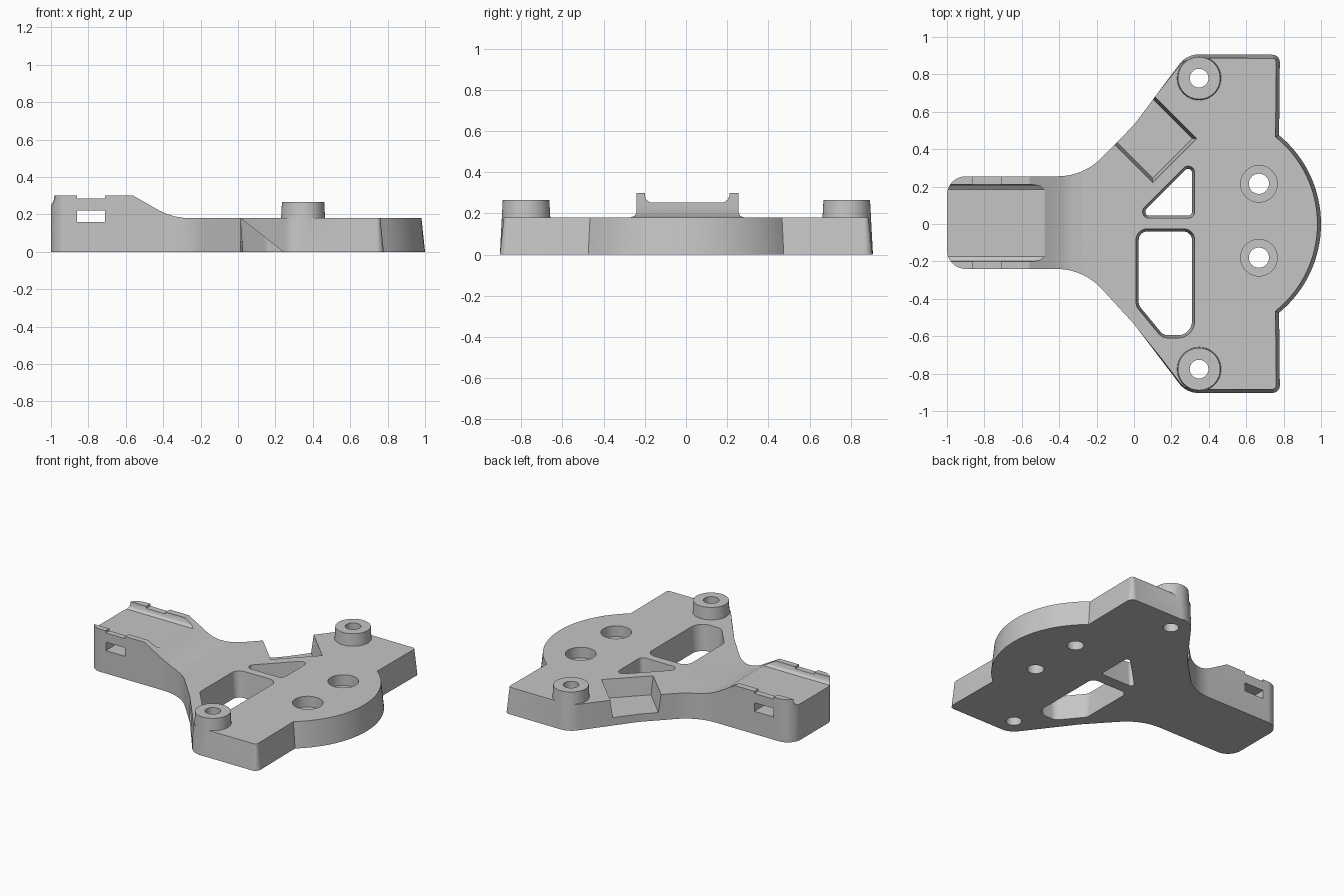
import bpy, bmesh, math
from mathutils import Vector

old = bpy.data.objects.get("Cube")
if old:
    bpy.data.objects.remove(old, do_unlink=True)

grey = bpy.data.materials.new("plain_grey")
grey.use_nodes = True
COLOUR = (0.56, 0.56, 0.56, 1)
grey.diffuse_color = COLOUR
grey.node_tree.nodes["Principled BSDF"].inputs["Base Color"].default_value = COLOUR


def rounded(corners, steps=10):
    """Closed 2D outline from (x, y, radius) corners."""
    out = []
    for i, (x, y, r) in enumerate(corners):
        p = Vector((x, y))
        if r == 0:
            out.append(p)
            continue
        a = (Vector(corners[i - 1][:2]) - p).normalized()
        b = (Vector(corners[(i + 1) % len(corners)][:2]) - p).normalized()
        half = a.angle(b) / 2
        t = r / math.tan(half)
        centre = p + (a + b).normalized() * r / math.sin(half)
        u, v = p + a * t - centre, p + b * t - centre
        for k in range(steps + 1):
            out.append(centre + u.lerp(v, k / steps).normalized() * r)
    return out


def inset(loop, amount):
    """Move a counter-clockwise outline inward by amount(point)."""
    out = []
    for i, p in enumerate(loop):
        a = (p - loop[i - 1]).normalized()
        b = (loop[(i + 1) % len(loop)] - p).normalized()
        na, nb = Vector((-a.y, a.x)), Vector((-b.y, b.x))
        n = (na + nb).normalized()
        out.append(p + n * amount(p) / max(n.dot(na), 0.5))
    return out


def loft(name, loops):
    """Solid between two 3D loops of equal length."""
    bm = bmesh.new()
    low, high = [[bm.verts.new(p) for p in loop] for loop in loops]
    bm.faces.new(low)
    bm.faces.new(high)
    n = len(low)
    for i in range(n):
        j = (i + 1) % n
        bm.faces.new((low[i], low[j], high[j], high[i]))
    bmesh.ops.recalc_face_normals(bm, faces=bm.faces)
    mesh = bpy.data.meshes.new(name)
    bm.to_mesh(mesh)
    bm.free()
    mesh.materials.append(grey)
    ob = bpy.data.objects.new(name, mesh)
    bpy.context.collection.objects.link(ob)
    return ob


def prism(name, low, high, z0, z1):
    return loft(name, [[(p[0], p[1], z0) for p in low], [(p[0], p[1], z1) for p in high]])


def cone(name, x, y, r0, r1, z0, z1, sides=48):
    def ring(r):
        return [(x + r * math.cos(k * math.tau / sides), y + r * math.sin(k * math.tau / sides))
                for k in range(sides)]
    return prism(name, ring(r0), ring(r1), z0, z1)


def box(name, x0, x1, y0, y1, z0, z1):
    base = [(x0, y0), (x1, y0), (x1, y1), (x0, y1)]
    return prism(name, base, base, z0, z1)


def combine(target, tool, operation="DIFFERENCE"):
    mod = target.modifiers.new(tool.name, "BOOLEAN")
    mod.operation, mod.object, mod.solver = operation, tool, "EXACT"
    bpy.context.view_layer.objects.active = target
    bpy.ops.object.modifier_apply(modifier=mod.name)
    bpy.data.objects.remove(tool, do_unlink=True)


# Plate and arm outline, counter-clockwise, with a bowed right edge
bow = []
for k in range(33):
    ang = math.radians(-50.6 + 101.2 * k / 32)
    bow.append((0.386 + 0.614 * math.cos(ang), 0.614 * math.sin(ang), 0))
outline = rounded(
    [(-1, -0.24, 0.1), (-0.27, -0.24, 0.33), (0, -0.535, 0.5), (0.28, -0.903, 0.125), (0.78, -0.903, 0.04)]
    + bow
    + [(0.78, 0.905, 0.04), (0.28, 0.905, 0.125), (0, 0.53, 0.5), (-0.27, 0.255, 0.33), (-1, 0.255, 0.1)])
HIGH = 0.32


def draft(p):
    return 0.034 * min(max((p.x - 0.2) / 0.15, 0), 1)


bracket = prism("bracket_body", outline, inset(outline, draft), 0, HIGH)

# Side profile: raised arm sloping down to the plate
profile = [(-1.2, 0.5), (-1.2, 0.3), (-0.56, 0.3), (-0.42, 0.22), (-0.38, 0.202),
           (-0.34, 0.189), (-0.28, 0.18), (1.2, 0.18), (1.2, 0.5)]
combine(bracket, loft("profile_cut", [[(x, y, z) for x, z in profile] for y in (-1.2, 1.2)]))

# Channel along the arm
channel = [(-0.2, 0.4), (-0.2, 0.285), (-0.193, 0.267), (-0.175, 0.254),
           (0.185, 0.254), (0.203, 0.267), (0.21, 0.285), (0.21, 0.4)]
combine(bracket, loft("channel_cut", [[(x, y, z) for y, z in channel] for x in (-1.2, -0.45)]))

# Strap slot through the arm and shallow notches on its rims
combine(bracket, box("slot_cut", -0.86, -0.71, -0.5, 0.5, 0.16, 0.22))
combine(bracket, box("notch_cut", -0.86, -0.71, -0.5, 0.5, 0.285, 0.4))

# Angled pocket, open on the outer edge
pocket = []
for u, v in ((0, 0), (0.335, 0), (0.335, 0.6), (0, 0.6)):
    s = math.sqrt(0.5)
    pocket.append(Vector((0.1 + (u - v) * s, 0.22 + (u + v) * s)))
combine(bracket, prism("pocket_cut", inset(pocket, lambda p: 0.018), pocket, 0.055, 0.185))

# Windows, slightly wider at the top
windows = {
    "large_window": [(0.01, -0.44, 0.06), (0.15, -0.61, 0.07), (0.325, -0.61, 0.09),
                     (0.325, -0.025, 0.06), (0.01, -0.025, 0.06)],
    "small_window": [(-0.005, 0.03, 0.035), (0.325, 0.03, 0.035), (0.325, 0.36, 0.035)],
}
for name, corners in windows.items():
    loop = rounded(corners)
    combine(bracket, prism(name, inset(loop, lambda p: 0.016), loop, -0.01, 0.19))

# Mounting bosses with through holes
for y in (0.78, -0.776):
    combine(bracket, cone("boss", 0.348, y, 0.127, 0.113, 0.003, 0.265), "UNION")
    combine(bracket, cone("boss_hole", 0.348, y, 0.05, 0.05, -0.1, 0.4))

# Counterbored holes
for y in (0.215, -0.18):
    combine(bracket, cone("counterbore", 0.668, y, 0.098, 0.098, 0.105, 0.3))
    combine(bracket, cone("bolt_hole", 0.668, y, 0.054, 0.054, -0.1, 0.3))

bpy.ops.object.select_all(action="DESELECT")
bracket.select_set(True)
bpy.context.view_layer.objects.active = bracket
bpy.ops.object.shade_smooth_by_angle(angle=math.radians(25))
